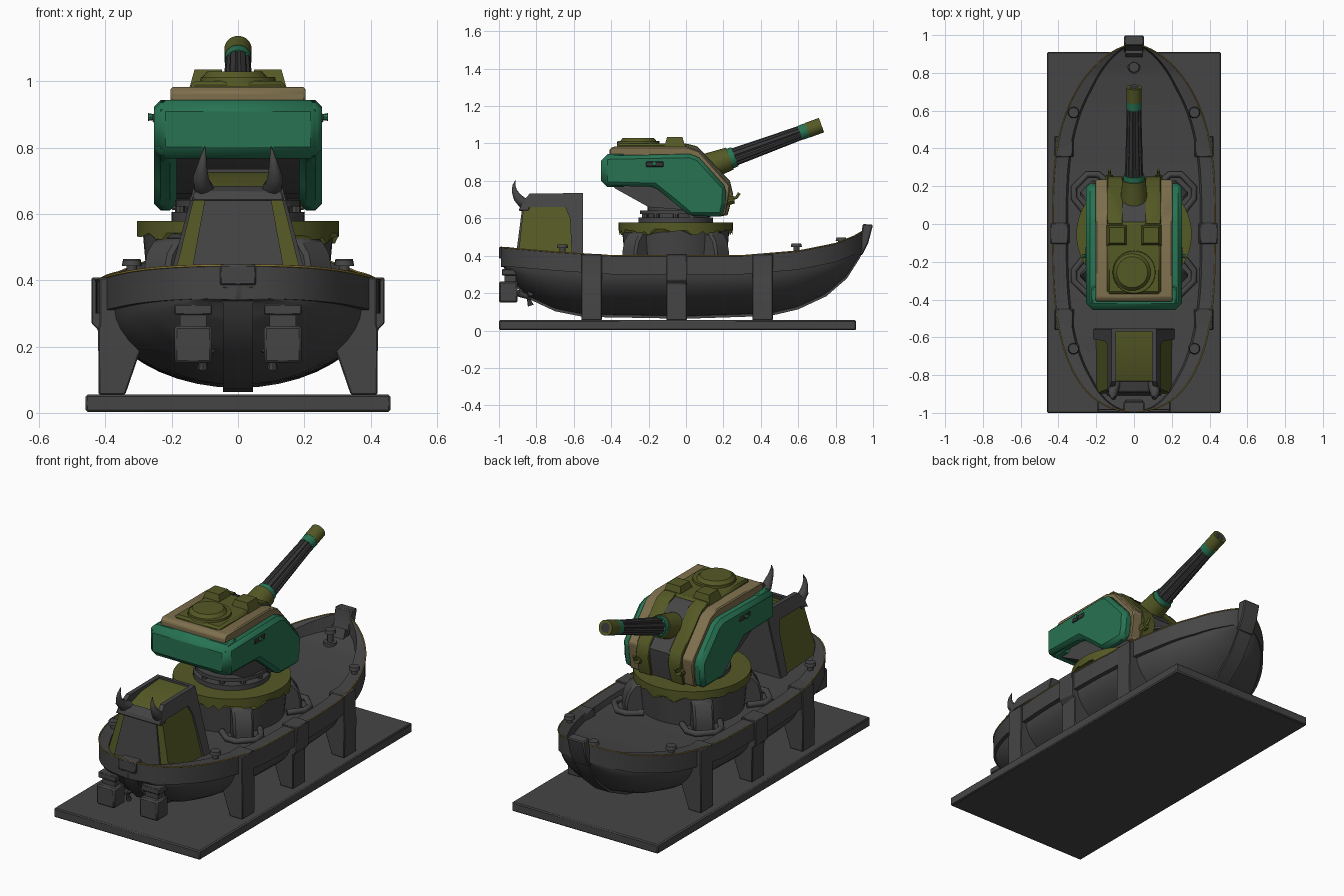
import bpy, bmesh, math, random
from mathutils import Vector, Matrix

if "Cube" in bpy.data.objects:
    bpy.data.objects.remove(bpy.data.objects["Cube"])
random.seed(4)

def mat(name, r, g, b):
    m = bpy.data.materials.new(name)
    m.diffuse_color = (r, g, b, 1)
    m.use_nodes = True
    m.node_tree.nodes["Principled BSDF"].inputs["Base Color"].default_value = m.diffuse_color
    return m

GREY = mat("dark grey", .06, .06, .06)
STEEL = mat("barrel grey", .038, .038, .04)
OLIVE = mat("olive", .09, .10, .018)
GREEN = mat("green", .02, .17, .085)
TAN = mat("tan", .21, .16, .075)
GOLD = mat("gold", .28, .2, .04)

def finish(name, bm, m, bevel=0, angle=35):
    bmesh.ops.recalc_face_normals(bm, faces=bm.faces)
    me = bpy.data.meshes.new(name)
    bm.to_mesh(me)
    bm.free()
    me.materials.append(m)
    me.polygons.foreach_set("use_smooth", [True] * len(me.polygons))
    me.set_sharp_from_angle(angle=math.radians(angle))
    ob = bpy.data.objects.new(name, me)
    bpy.context.collection.objects.link(ob)
    if bevel:
        b = ob.modifiers.new("bevel", 'BEVEL')
        b.width, b.segments, b.limit_method = bevel, 1, 'ANGLE'
    return ob

def prism(name, pts, a, b, m, axis='x', bevel=0, fn=None):
    """Extrude a profile: axis x takes (y, z) points, axis y takes (x, z)."""
    bm = bmesh.new()
    rows = []
    for v in (a, b):
        co = [(v, p, q) if axis == 'x' else (p, v, q) for p, q in pts]
        rows.append([bm.verts.new(fn(*c) if fn else c) for c in co])
    n = len(pts)
    bm.faces.new(rows[0])
    bm.faces.new(rows[1])
    for i in range(n):
        j = (i + 1) % n
        bm.faces.new((rows[0][i], rows[0][j], rows[1][j], rows[1][i]))
    return finish(name, bm, m, bevel)

def box(name, x0, x1, y0, y1, z0, z1, m, bevel=0):
    return prism(name, [(y0, z0), (y1, z0), (y1, z1), (y0, z1)], x0, x1, m, 'x', bevel)

def cyl(name, p0, p1, r0, r1, m, n=32, flute=1, bevel=0):
    p0, p1 = Vector(p0), Vector(p1)
    d = p1 - p0
    bm = bmesh.new()
    bmesh.ops.create_cone(bm, cap_ends=True, segments=n, radius1=r0, radius2=r1, depth=d.length)
    for v in bm.verts:
        a = round(math.atan2(v.co.y, v.co.x) / (2 * math.pi / n))
        if a % 4 == 0:
            v.co.x *= flute
            v.co.y *= flute
    bm.transform(Matrix.Translation((p0 + p1) / 2) @ d.to_track_quat('Z', 'Y').to_matrix().to_4x4())
    return finish(name, bm, m, bevel)

def tube(name, pts, r, m, radii=None, cyclic=False):
    c = bpy.data.curves.new(name, 'CURVE')
    c.dimensions, c.bevel_depth, c.bevel_resolution = '3D', r, 2
    c.use_fill_caps = True
    s = c.splines.new('POLY')
    s.points.add(len(pts) - 1)
    s.use_cyclic_u = cyclic
    for i, p in enumerate(pts):
        s.points[i].co = (*p, 1)
        s.points[i].radius = radii[i] if radii else 1
    c.materials.append(m)
    ob = bpy.data.objects.new(name, c)
    bpy.context.collection.objects.link(ob)

def lerp(tab, y):
    for (a, p), (b, q) in zip(tab, tab[1:]):
        if y <= b:
            return p + (q - p) * max(0, y - a) / (b - a)
    return tab[-1][1]

# stand
box("stand_plate", -.46, .46, -1, .91, 0.003, .055, GREY, .006)

# hull lofted from cross-sections
KEEL = [(-.99, .39), (-.95, .29), (-.85, .185), (-.7, .115), (-.55, .085), (0, .075), (.45, .09),
        (.6, .125), (.75, .195), (.86, .29), (.93, .40), (.95, .45)]
SHEER = [(-.99, .445), (-.7, .42), (-.4, .4), (.3, .4), (.6, .425), (.8, .465), (.9, .505), (.95, .535)]

def width(y):
    u = min(1, abs(y + .02) / .97)
    return .418 * (1 - u ** 3) ** (.65 if y > -.02 else .45) + .012

def deck(y):
    return .37 + .6 * (lerp(SHEER, y) - .4)

STATIONS = [-.02 - .97 * math.cos(math.pi * i / 56) for i in range(57)]
bm = bmesh.new()
rings = []
for y in STATIONS:
    w, s, k, d = width(y), lerp(SHEER, y), lerp(KEEL, y), deck(y)
    wi, b = w - .07 * min(1, w / .3), s - .1
    k = min(k, b - .005) if y < .9 else k
    half = [(0, d), (wi - .01, d), (wi, s), (w, s), (w, b), (.94 * w, b)]
    for i in range(1, 11):
        t = i / 10 * math.pi / 2
        half.append((.94 * w * math.cos(t), b - (b - k) * math.sin(t) ** 1.15))
    ring = half + [(-x, z) for x, z in half[-2:0:-1]]
    rings.append([bm.verts.new((x, y, z)) for x, z in ring])
for r, q in zip(rings, rings[1:]):
    for i in range(len(r)):
        j = (i + 1) % len(r)
        bm.faces.new((r[i], r[j], q[j], q[i]))
bm.faces.new(rings[0])
bm.faces.new(rings[-1])
finish("hull", bm, GREY, 0, 40)

# keel band, stem post and stern block
band = [(y, z - .012) for y, z in KEEL]
prism("keel_band", band + [(y * .95, z + .03) for y, z in KEEL[::-1]], -.045, .045, GREY)
prism("stem_post", [(.9, .42), (.94, .40), (.975, .47), (1, .565), (.945, .57), (.935, .5)], -.052, .052, GREY, 'x', .006)
box("stern_block", -.055, .055, -1, -.94, .385, .447, GREY, .005)

for s in (1, -1):
    # gold edging along the rim
    tube("rim_trim", [(s * width(y), y, lerp(SHEER, y)) for y in STATIONS], .0035, GOLD)
    # support legs
    for y in (-.505, -.05, .41):
        x = width(y) - .43
        prism("support_leg", [(s * (px + x * (pz > .25)), pz) for px, pz in
              [(.42, .055), (.34, .055), (.29, .2), (.33, .3), (.35, .41), (.442, .408), (.442, .27), (.422, .25)]],
              y - .055, y + .055, GREY, 'y', .004)
    # outboard motors with propellers
    x = s * .135
    box("motor", x - .057, x + .057, -1, -.9, .15, .262, GREY, .008)
    box("motor_neck", x - .04, x + .04, -.97, -.91, .26, .3, GREY)
    box("motor_bracket", x - .057, x + .057, -.985, -.86, .295, .328, GREY, .004)
    cyl("propeller_shaft", (x, -.9, .2), (x - s * .03, -.83, .175), .018, .012, GREY, 12)
    for i in range(3):
        a = i * 2.094 + .5
        c = Vector((x - s * .03, -.845, .178))
        e = c + Vector((math.cos(a) * .045, .015, math.sin(a) * .045))
        cyl("propeller_blade", c, e, .007, .016, GREY, 8)

# bollards
for x, y in ((.32, .59), (-.32, .59), (0, .83), (.32, -.66), (-.32, -.66)):
    d = deck(y)
    cyl("bollard_base", (x, y, d - .01), (x, y, d + .012), .035, .035, GREY, 16)
    cyl("bollard_post", (x, y, d), (x, y, d + .075), .016, .016, GREY, 12)
    cyl("bollard_cap", (x, y, d + .062), (x, y, d + .08), .03, .026, GREY, 16)

# pedestal with dripping olive top
C = Vector((0, -.055, 0))
cyl("pedestal", (0, C.y, .35), (0, C.y, .555), .27, .288, GREY, 48)
top = cyl("pedestal_top", (0, C.y, .53), (0, C.y, .578), .305, .305, OLIVE, 64)
for v in top.data.vertices:
    if v.co.z < .54:
        v.co.z += random.choice((.012, .005, 0, -.02))
cyl("turret_ring", (0, C.y, .57), (0, C.y, .605), .2, .2, GREY, 40)
cyl("turret_neck", (0, C.y, .6), (0, C.y, .70), .15, .15, GREY, 32)
cyl("turret_collar", (0, C.y, .622), (0, C.y, .642), .19, .19, GREY, 32)
for i in range(10):
    a = i * math.tau / 10
    x, y = .175 * math.cos(a), C.y + .175 * math.sin(a)
    cyl("ring_bolt", (x, y, .6), (x, y, .63), .015, .015, GREY, 8)
for i in range(4):
    a = math.pi / 4 + i * math.pi / 2
    rot = Matrix.Translation(C) @ Matrix.Rotation(a, 4, 'Z')
    f = lambda x, y, z: rot @ Vector((x, y, z))
    prism("pedestal_buttress", [(.24, .36), (.36, .36), (.36, .42), (.345, .48), (.31, .525), (.24, .53)],
          -.055, .055, GREY, 'y', .012, f)
    tube("pedestal_foot", [f(x, y, .385) for x, y in
         ((.27, -.1), (.36, -.09), (.4, -.05), (.4, .05), (.36, .09), (.27, .1))], .017, GREY)

# cabin: profiles tapered in x with height
def taper(x, y, z):
    return (x * (1 - .42 * (z - .4) / .33), y, z)

prism("cabin_body", [(-.9, .37), (-.87, .65), (-.73, .71), (-.56, .725), (-.56, .37)], -.195, .195, OLIVE, 'x', 0, taper)
prism("cabin_front_panel", [(-.908, .41), (-.877, .648), (-.86, .648), (-.88, .41)], -.145, .145, GREY, 'x', 0, taper)
prism("cabin_back_panel", [(-.57, .37), (-.57, .735), (-.552, .735), (-.552, .37)], -.2, .2, GREY, 'x', 0, taper)
prism("cabin_brow", [(-.895, .64), (-.885, .668), (-.83, .685), (-.84, .64)], -.2, .2, GREY, 'x', .004, taper)
for s in (1, -1):
    prism("cabin_rail", [(-.89, .64), (-.875, .69), (-.835, .732), (-.555, .735), (-.555, .38), (-.61, .38),
          (-.62, .6), (-.645, .66), (-.84, .66)], s * .165, s * .208, GREY, 'x', 0, taper)
    tube("cabin_horn", [(s * .1, -.84, .67), (s * .108, -.875, .685), (s * .112, -.9, .71),
         (s * .108, -.917, .745), (s * .104, -.92, .775), (s * .1, -.912, .803)],
         .03, GREY, [1, .95, .8, .5, .28, .05])

# turret core and armour
prism("turret_core", [(-.42, .80), (-.42, .93), (0, .945), (.05, .92), (.2, .77), (.19, .61), (.02, .605),
      (-.01, .645), (-.2, .66), (-.38, .76)], -.185, .185, GREY)
box("turret_rear_armour", -.253, .253, -.455, -.3, .767, .943, GREEN, .035)
prism("turret_roof_trim", [(-.41, .93), (-.41, .968), (-.39, .983), (0, .983), (.07, .96), (.235, .775), (.23, .72),
      (.212, .62), (.18, .61), (.15, .7), (0, .9)], -.203, .203, TAN, 'x', .006)
box("turret_roof", -.142, .142, -.37, .01, .93, 1.0, OLIVE, .012)
prism("turret_front_slot", [(-.0, .9), (0, .99), (.075, .967), (.24, .78), (.235, .72), (.217, .62), (.15, .62)],
      -.142, .142, GREY)
for s in (1, -1):
    prism("turret_side_armour", [(-.44, .775), (-.44, .935), (.02, .944), (.07, .925), (.215, .765), (.212, .68),
          (.195, .61), (.02, .612), (-.06, .68), (-.17, .768)], s * .185, s * .253, GREEN, 'x', .02)
    prism("turret_cheek", [(0, .9), (0, 1.0), (.06, .985), (.235, .8), (.252, .73), (.222, .615), (.15, .61)],
          s * .06, s * .142, OLIVE, 'x', .004)
    box("side_vision_slot", s * .24, s * .258, -.215, -.12, .875, .903, STEEL, .004)
    cyl("side_hook", (s * .25, -.17, .892), (s * .272, -.17, .892), .008, .012, GREEN, 8)
    # roof sights
    bm = bmesh.new()
    bmesh.ops.create_cone(bm, cap_ends=True, segments=4, radius1=.082, radius2=.058, depth=.06,
                          matrix=Matrix.Translation((s * .09, -.06, 1.005)) @ Matrix.Rotation(math.pi / 4, 4, 'Z'))
    finish("roof_sight", bm, OLIVE)
    # front lamps with hooks
    cyl("front_lamp", (s * .13, .2, .69), (s * .13, .258, .70), .028, .02, OLIVE, 10)
    tube("front_hook", [(s * .13, .24, .70), (s * .13, .27, .712), (s * .13, .285, .735)], .008, OLIVE)
cyl("hatch_base", (0, -.255, .99), (0, -.255, 1.012), .115, .112, OLIVE, 32)
cyl("hatch_lid", (-.01, -.255, 1.01), (-.01, -.255, 1.03), .1, .082, OLIVE, 32)

# gun, elevated along a sloped axis
def axis(y):
    return (0, y, .925 + .365 * (y - .25))

cyl("gun_mantlet", axis(.04), axis(.235), .078, .062, OLIVE, 32)
cyl("gun_collar", axis(.23), axis(.262), .056, .054, GREEN, 32)
cyl("gun_barrel", axis(.25), axis(.64), .049, .038, STEEL, 32, .86)
cyl("gun_ring", axis(.61), axis(.655), .04, .04, GREEN, 32)
cyl("gun_tip", axis(.65), axis(.724), .041, .041, OLIVE, 32)
cyl("gun_bore", axis(.715), axis(.7245), .026, .026, STEEL, 24)
